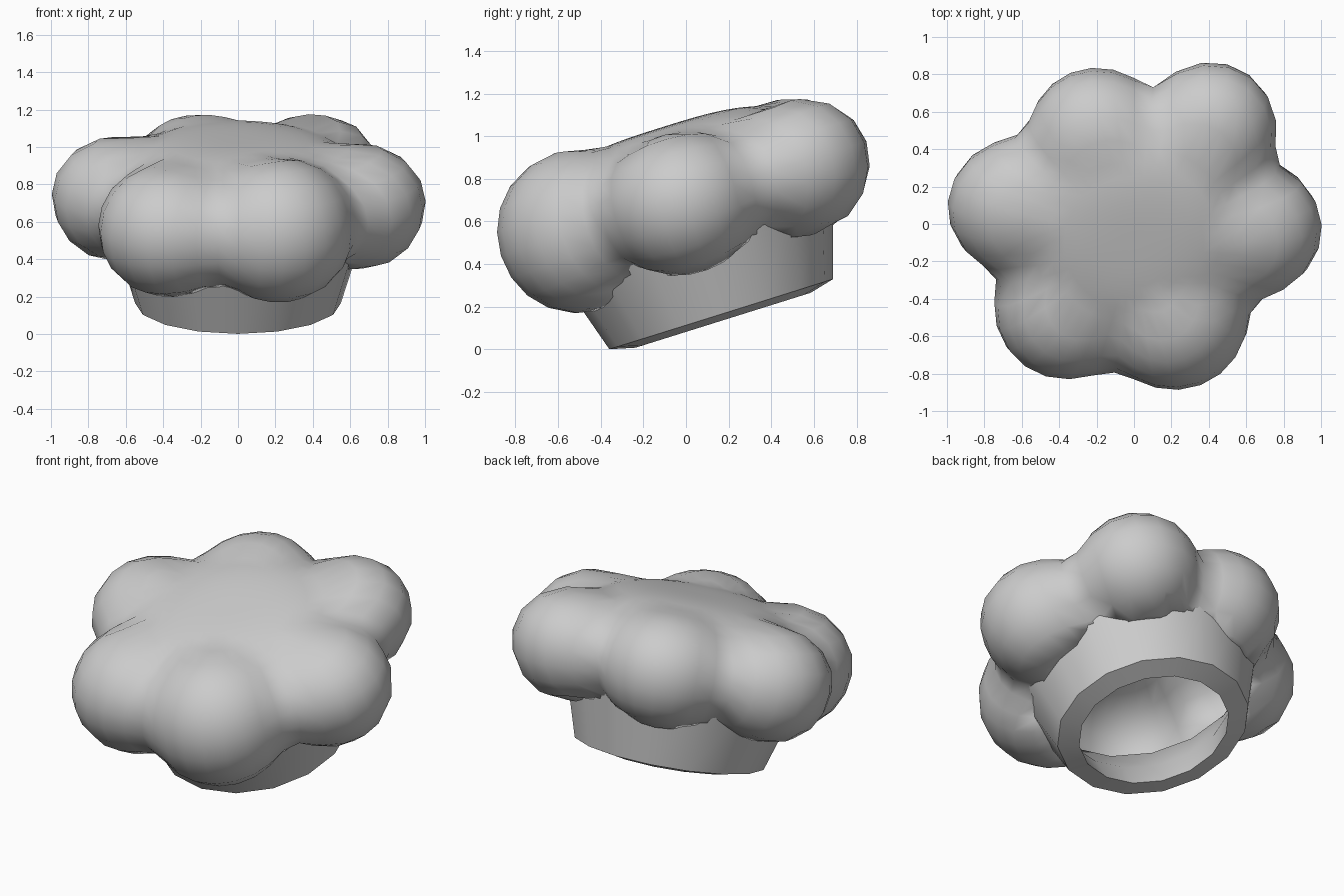
import bpy, bmesh, math
from mathutils import Vector, Matrix

if "Cube" in bpy.data.objects:
    bpy.data.objects.remove(bpy.data.objects["Cube"], do_unlink=True)

# One plain cloth colour
cloth = bpy.data.materials.new("light_grey_cloth")
cloth.use_nodes = True
colour = (0.6, 0.6, 0.6, 1)
cloth.diffuse_color = colour
cloth.node_tree.nodes["Principled BSDF"].inputs["Base Color"].default_value = colour

# The whole hat leans forward about the centre of its opening
TILT = Matrix.Translation((0, 0.165, 0.165)) @ Matrix.Rotation(math.radians(17.4), 4, 'X')
BAND_RADIUS, BAND_FLARE = 0.55, 0.31


def finish(bm, name, angle):
    bmesh.ops.recalc_face_normals(bm, faces=bm.faces)
    bm.transform(TILT)
    mesh = bpy.data.meshes.new(name)
    bm.to_mesh(mesh)
    bm.free()
    mesh.materials.append(cloth)
    obj = bpy.data.objects.new(name, mesh)
    bpy.context.collection.objects.link(obj)
    bpy.ops.object.select_all(action='DESELECT')
    obj.select_set(True)
    bpy.context.view_layer.objects.active = obj
    bpy.ops.object.shade_smooth_by_angle(angle=math.radians(angle))
    return obj


# Flared head band: thick wall, sloping rim, open at both ends
SIDES = 16
TOP = 0.42
profile = [(0.61, 0.36), (0.48, 0.14), (0.43, -0.03), (BAND_RADIUS, 0),
           (BAND_RADIUS + BAND_FLARE * TOP, TOP)]
bm = bmesh.new()
rings = []
for radius, height in profile:
    rings.append([bm.verts.new((radius * math.cos(math.tau * i / SIDES),
                                radius * math.sin(math.tau * i / SIDES), height))
                  for i in range(SIDES)])
for k, low in enumerate(rings):
    high = rings[(k + 1) % len(rings)]
    for i in range(SIDES):
        j = (i + 1) % SIDES
        bm.faces.new((low[i], low[j], high[j], high[i]))
finish(bm, "head_band", 40)

# Puffed crown: lobes given as angle, distance from the axis, radius, top squash
LOBES = [(-2, 0.65, 0.355, 0.86), (53, 0.69, 0.345, 0.86), (112, 0.555, 0.34, 0.86),
         (171, 0.655, 0.35, 0.88), (232, 0.61, 0.365, 0.9), (293, 0.565, 0.38, 1.0)]
CORE_WIDTH, CORE_HEIGHT, CORE_POWER, BLEND = 0.68, 0.35, 3, 8
CROWN_HEIGHT = 0.57


def crown_reach(d):
    """Distance from the crown centre to the blended skin of core and lobes."""
    flat = math.hypot(d.x, d.y)
    core = ((flat / CORE_WIDTH) ** CORE_POWER
            + (abs(d.z) / CORE_HEIGHT) ** CORE_POWER) ** (-1 / CORE_POWER)
    total = core ** BLEND
    for angle, distance, radius, squash in LOBES:
        ray = Vector((d.x, d.y, d.z / squash if d.z > 0 else d.z))
        size = ray.length_squared
        a = math.radians(angle)
        along = ray.dot(Vector((math.cos(a), math.sin(a), 0))) * distance
        inside = along ** 2 - size * (distance ** 2 - radius ** 2)
        if along > 0 and inside > 0:
            total += ((along + math.sqrt(inside)) / size) ** BLEND
    return total ** (1 / BLEND)


def band_at(z):
    return BAND_RADIUS + BAND_FLARE * z


def within_band(v):
    return v.co.z < TOP and math.hypot(v.co.x, v.co.y) < band_at(v.co.z) - 0.01


bm = bmesh.new()
bmesh.ops.create_uvsphere(bm, u_segments=48, v_segments=26, radius=1)
for v in bm.verts:
    d = v.co.normalized()
    v.co = d * crown_reach(d)
bmesh.ops.smooth_vert(bm, verts=bm.verts, factor=0.25,
                      use_axis_x=True, use_axis_y=True, use_axis_z=True)
bmesh.ops.translate(bm, verts=bm.verts, vec=(0, 0, CROWN_HEIGHT))

# Open the crown where the band enters it and tuck its edge into the band wall
covered = [f for f in bm.faces if all(within_band(v) for v in f.verts)]
bmesh.ops.delete(bm, geom=covered, context='FACES')
for v in bm.verts:
    if v.is_boundary:
        tuck = (band_at(v.co.z) - 0.03) / math.hypot(v.co.x, v.co.y)
        v.co.x *= tuck
        v.co.y *= tuck
crown = finish(bm, "puffed_crown", 180)
shell = crown.modifiers.new("cloth_thickness", 'SOLIDIFY')
shell.thickness = 0.04
shell.offset = -1
